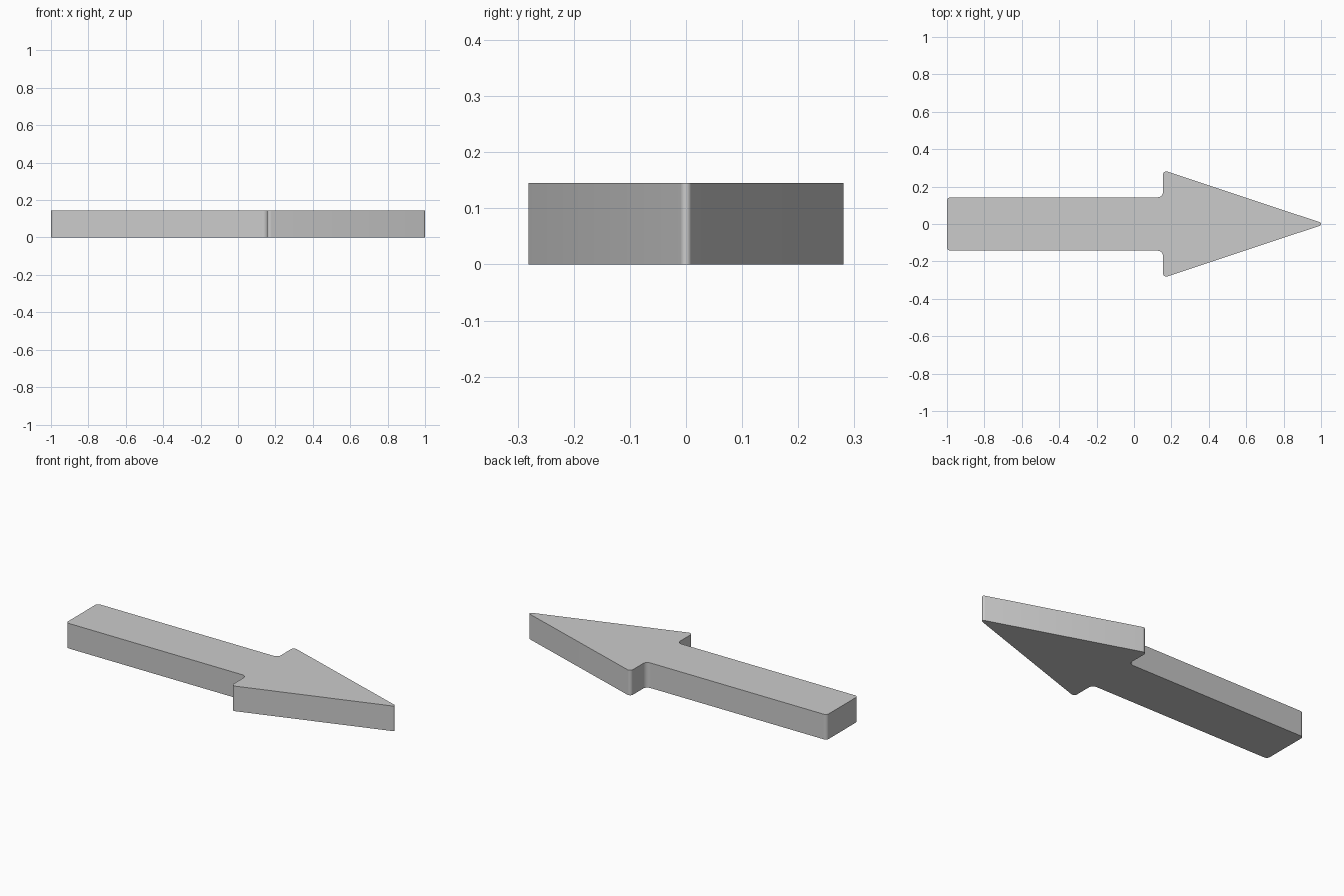
import bpy, bmesh, math
from mathutils import Vector

if "Cube" in bpy.data.objects:
    bpy.data.objects.remove(bpy.data.objects["Cube"])

HEIGHT = 0.145
STEPS = 8

# Half outline: x, y, corner radius
half = [(-1.0, 0.143, 0.02), (0.155, 0.143, 0.028), (0.155, 0.288, 0.018)]
tip = [(1.0216, 0.0, 0.00995)]
corners = half + tip + [(x, -y, r) for x, y, r in reversed(half)]


def fillet(prev, cur, nxt, r):
    """Points of an arc that rounds the corner at cur."""
    a, b = (prev - cur).normalized(), (nxt - cur).normalized()
    angle = a.angle(b)
    centre = cur + (a + b).normalized() * (r / math.sin(angle / 2))
    start = (cur + a * (r / math.tan(angle / 2)) - centre).normalized()
    end = (cur + b * (r / math.tan(angle / 2)) - centre).normalized()
    return [centre + start.slerp(end, i / STEPS).normalized() * r
            for i in range(STEPS + 1)]


pts = [Vector((x, y)) for x, y, r in corners]
outline = []
for i, (x, y, r) in enumerate(corners):
    outline += fillet(pts[i - 1], pts[i], pts[(i + 1) % len(pts)], r)

# Arrow plate: extrude the rounded outline
bm = bmesh.new()
face = bm.faces.new([bm.verts.new((p.x, p.y, 0)) for p in outline])
ext = bmesh.ops.extrude_face_region(bm, geom=[face], use_keep_orig=True)
top = [v for v in ext["geom"] if isinstance(v, bmesh.types.BMVert)]
bmesh.ops.translate(bm, verts=top, vec=(0, 0, HEIGHT))
bmesh.ops.recalc_face_normals(bm, faces=bm.faces)
mesh = bpy.data.meshes.new("arrow")
bm.to_mesh(mesh)
bm.free()

arrow = bpy.data.objects.new("arrow", mesh)
bpy.context.collection.objects.link(arrow)
bpy.context.view_layer.objects.active = arrow
arrow.select_set(True)
bpy.ops.object.shade_smooth_by_angle(angle=math.radians(30))
